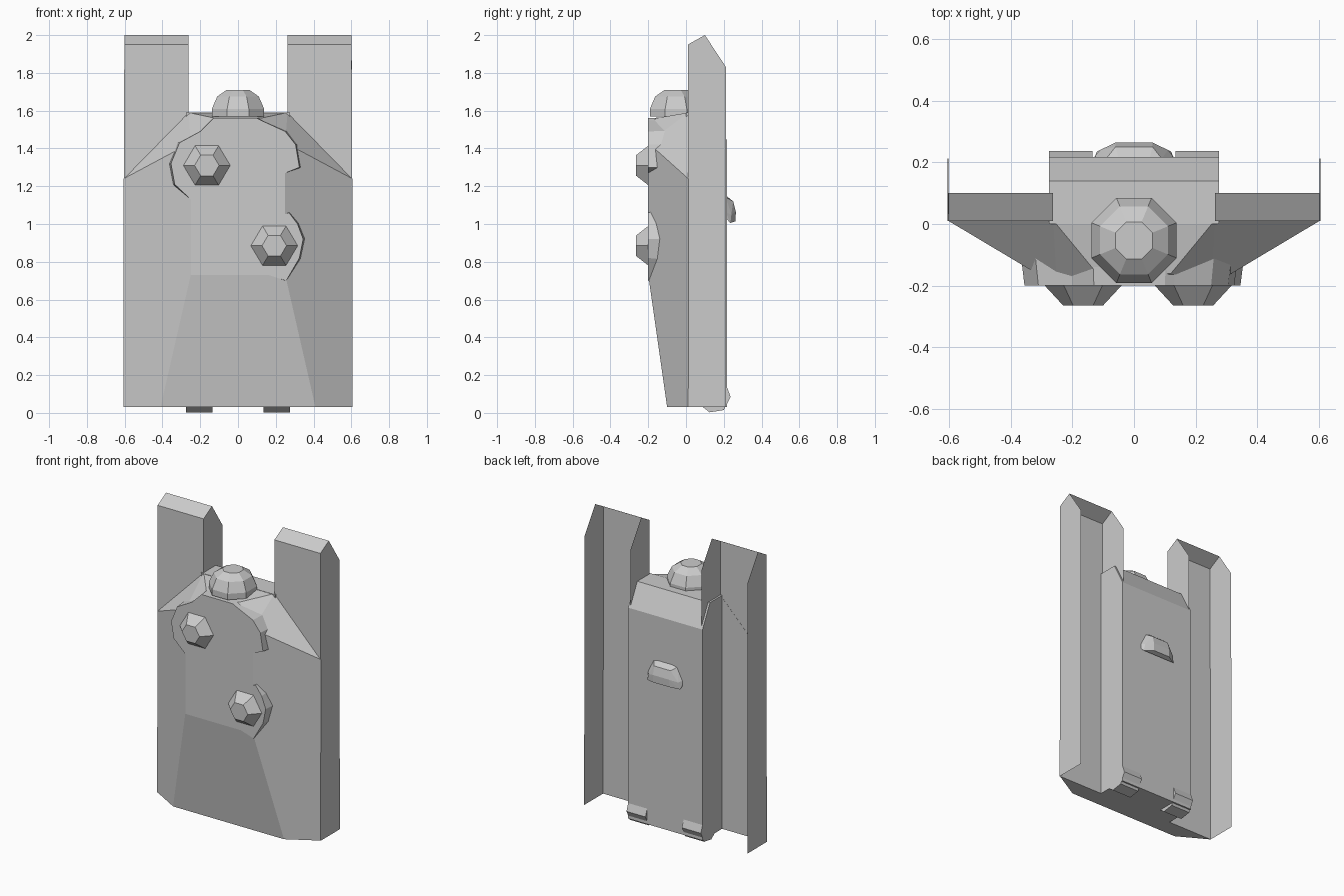
import bpy, bmesh, math
from mathutils import Matrix

if "Cube" in bpy.data.objects:
    bpy.data.objects.remove(bpy.data.objects["Cube"])


def finish(bm, name, fix=True):
    if fix:
        bmesh.ops.recalc_face_normals(bm, faces=bm.faces)
    me = bpy.data.meshes.new(name)
    bm.to_mesh(me)
    bm.free()
    ob = bpy.data.objects.new(name, me)
    bpy.context.collection.objects.link(ob)
    return ob


def hull(name, pts, mirror=True):
    """Convex solid around a few points, optionally mirrored in x."""
    bm = bmesh.new()
    for x, y, z in pts:
        bm.verts.new((x, y, z))
        if mirror and x:
            bm.verts.new((-x, y, z))
    r = bmesh.ops.convex_hull(bm, input=bm.verts)
    loose = [v for v in bm.verts if not v.link_faces]
    bmesh.ops.delete(bm, geom=loose, context='VERTS')
    bmesh.ops.dissolve_limit(bm, angle_limit=0.02, verts=bm.verts, edges=bm.edges)
    return finish(bm, name)


def loft(name, a, b):
    """Closed solid between two loops with the same point count."""
    bm = bmesh.new()
    va = [bm.verts.new(p) for p in a]
    vb = [bm.verts.new(p) for p in b]
    n = len(va)
    bm.faces.new(va)
    bm.faces.new(vb[::-1])
    for i in range(n):
        j = (i + 1) % n
        bm.faces.new((va[i], vb[i], vb[j], va[j]))
    return finish(bm, name)


def side_profile(name, yz, x0, x1):
    return loft(name, [(x0, y, z) for y, z in yz], [(x1, y, z) for y, z in yz])


def front_plate(name, xz, y0, y1, grow=0.0):
    cx = sum(p[0] for p in xz) / len(xz)
    cz = sum(p[1] for p in xz) / len(xz)
    back = [(x + (x - cx) * grow, y1, z + (z - cz) * grow) for x, z in xz]
    return loft(name, [(x, y0, z) for x, z in xz], back)


# Sloped front armour with lower wedge and upper shoulders
hull("front_body", [(.605, .012, .03), (.41, -.1, .03), (.25, -.2, .73),
                    (.25, -.2, 1.43), (.605, .012, 1.24), (.262, .012, 1.59),
                    (.12, -.16, 1.56), (.08, -.198, 1.52)])

# Rear centre box with chamfered top edge
side_profile("rear_body", [(0, .03), (.218, .03), (.218, 1.44), (.14, 1.59), (0, 1.59)],
             -.275, .275)

# Open sheet channels on each side
for s, side in ((1, "right"), (-1, "left")):
    bm = bmesh.new()
    wall = [(.01, .03), (.01, 1.95), (.1, 2.0), (.212, 1.83), (.212, .03)]
    inner = [bm.verts.new((s * .262, y, z)) for y, z in wall]
    outer = [bm.verts.new((s * (.605 if z < 1 else .602), y, z)) for y, z in wall]
    bm.faces.new(inner)
    bm.faces.new(outer)
    for i in (0, 1):
        bm.faces.new((inner[i], outer[i], outer[i + 1], inner[i + 1]))
    finish(bm, side + "_channel")

    # Foot under the rear box
    side_profile(side + "_foot", [(.09, .03), (.125, .003), (.2, .015), (.236, .085),
                                  (.212, .15), (.15, .15)], s * .135, s * .275)

# Raised shoulder plate on the front
front_plate("shoulder_plate", [(-.25, 1.13), (-.335, 1.21), (-.355, 1.32), (-.31, 1.43),
                               (-.2, 1.49), (-.13, 1.56), (.1, 1.56), (.13, 1.545),
                               (.25, 1.49), (.305, 1.42), (.325, 1.3), (.25, 1.27)],
            -.2, -.06, .05)

# Ring plate behind the lower stud
front_plate("lower_ring", [(.1, 1.0), (.27, 1.06), (.315, 1.0), (.345, .92),
                           (.325, .82), (.255, .7), (.1, .75)], -.2, -.09, .14)

# Hexagonal studs
for name, x, z in (("upper_stud", -.165, 1.31), ("lower_stud", .192, .885)):
    ring = lambda r, y: [(x + r * math.cos(math.radians(60 * k)), y,
                          z + r * .97 * math.sin(math.radians(60 * k))) for k in range(6)]
    loft(name, ring(.065, -.264), ring(.126, -.198))
    loft(name + "_base", ring(.126, -.198), ring(.126, -.12))

# Faceted dome on top
dome = []
for r, z in ((.138, 1.57), (.138, 1.61), (.11, 1.675), (.06, 1.71)):
    for k in range(8):
        t = math.radians(22.5 + 45 * k)
        q = r / math.cos(math.radians(22.5))
        dome.append((q * math.cos(t), -.053 + q * math.sin(t), z))
hull("dome", dome, mirror=False)

# Small hood on the back
hull("back_hood", [(.13, .212, 1.03), (.13, .212, 1.06), (.09, .212, 1.14),
                   (.05, .212, 1.15), (.06, .25, 1.12), (.11, .24, 1.05),
                   (.06, .264, 1.065), (.06, .262, 1.015), (.12, .235, 1.005)])
